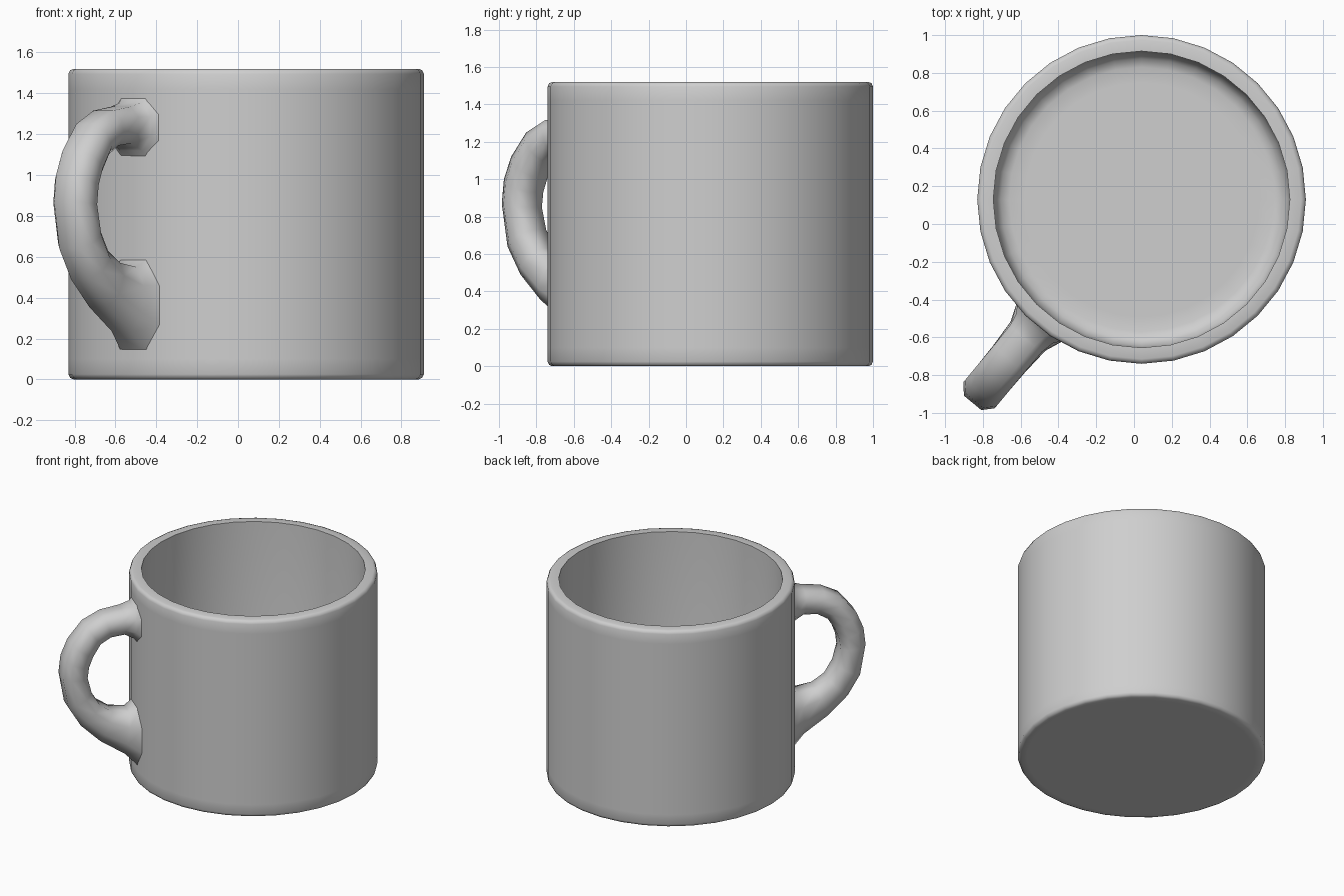
import bpy, bmesh, math
from mathutils import Matrix, Vector

cube = bpy.data.objects.get("Cube")
if cube:
    bpy.data.objects.remove(cube)

CENTRE = Vector((0.04, 0.13, 0))      # axis of the cup
HANDLE_ANGLE = math.radians(230.3)    # direction the handle points

grey = bpy.data.materials.new("plain grey")
grey.use_nodes = True
COLOUR = (0.62, 0.62, 0.62, 1)
grey.diffuse_color = COLOUR
grey.node_tree.nodes["Principled BSDF"].inputs["Base Color"].default_value = COLOUR


def finish(name, bm, angle):
    """Turn a bmesh into a smooth-shaded object on the cup axis."""
    bmesh.ops.recalc_face_normals(bm, faces=bm.faces[:])
    mesh = bpy.data.meshes.new(name)
    bm.to_mesh(mesh)
    bm.free()
    mesh.materials.append(grey)
    obj = bpy.data.objects.new(name, mesh)
    obj.location = CENTRE
    bpy.context.collection.objects.link(obj)
    bpy.ops.object.select_all(action='DESELECT')
    obj.select_set(True)
    bpy.context.view_layer.objects.active = obj
    bpy.ops.object.shade_smooth_by_angle(angle=math.radians(angle))
    return obj


def loft(bm, rings):
    """Bridge successive closed rings of vertices with quads."""
    for a, b in zip(rings, rings[1:]):
        n = len(a)
        for i in range(n):
            j = (i + 1) % n
            bm.faces.new((a[i], a[j], b[j], b[i]))


# Cup body: lathed wall, rounded rim and base, hollow inside with a filleted floor
SIDES = 32
profile = [(0.80, 0), (0.845, 0), (0.862, 0.008), (0.87, 0.025), (0.87, 0.1),
           (0.87, 1.42), (0.87, 1.495), (0.862, 1.513), (0.845, 1.52),
           (0.785, 1.52), (0.785, 0.22), (0.775, 0.15), (0.745, 0.105),
           (0.70, 0.09), (0.62, 0.09)]
bm = bmesh.new()
rings = []
for r, z in profile:
    rings.append([bm.verts.new((r * math.cos(t), r * math.sin(t), z))
                  for t in (math.tau * i / SIDES for i in range(SIDES))])
loft(bm, rings)
bm.faces.new(rings[0])
bm.faces.new(rings[-1])
finish("cup_body", bm, 50)

# Handle: rings spanning from outer edge to inner edge, flared where they meet the wall
# (outer radius, outer height, inner radius, inner height, half width)
stations = [
    (0.84, 1.40, 0.84, 1.06, 0.16),
    (0.885, 1.355, 0.885, 1.12, 0.125),
    (0.96, 1.335, 0.95, 1.155, 0.11),
    (1.10, 1.315, 1.05, 1.145, 0.108),
    (1.23, 1.25, 1.125, 1.10, 0.108),
    (1.335, 1.12, 1.18, 1.01, 0.108),
    (1.385, 1.0, 1.21, 0.93, 0.108),
    (1.40, 0.87, 1.22, 0.85, 0.108),
    (1.36, 0.64, 1.19, 0.73, 0.108),
    (1.27, 0.49, 1.13, 0.63, 0.108),
    (1.13, 0.355, 1.04, 0.57, 0.11),
    (0.95, 0.235, 0.92, 0.55, 0.12),
    (0.84, 0.12, 0.84, 0.60, 0.16),
]
half = [(1, 0.55), (0.42, 1), (-0.42, 1), (-1, 0.55)]
section = half + [(u, -w) for u, w in reversed(half)]
bm = bmesh.new()
rings = []
for ro, zo, ri, zi, width in stations:
    outer, inner = Vector((ro, 0, zo)), Vector((ri, 0, zi))
    mid, axis = (outer + inner) / 2, (outer - inner) / 2
    rings.append([bm.verts.new(mid + axis * u + Vector((0, width * w, 0)))
                  for u, w in section])
loft(bm, rings)
bm.faces.new(rings[0])
bm.faces.new(rings[-1])
bmesh.ops.rotate(bm, verts=bm.verts[:], cent=(0, 0, 0),
                 matrix=Matrix.Rotation(HANDLE_ANGLE, 3, 'Z'))
finish("handle", bm, 80)
